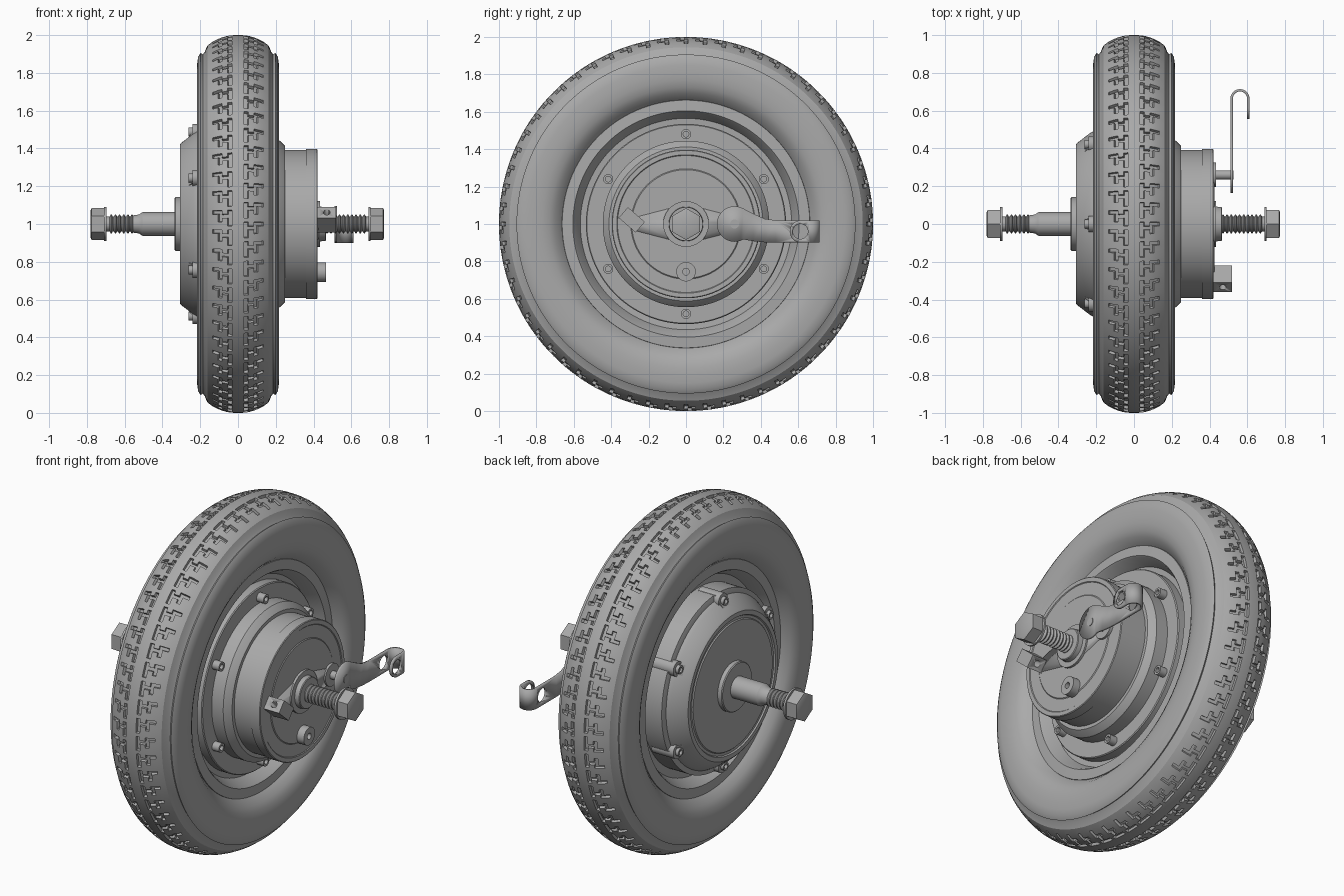
import bpy, bmesh, math
from mathutils import Matrix, Vector

if "Cube" in bpy.data.objects:
    bpy.data.objects.remove(bpy.data.objects["Cube"], do_unlink=True)

GREY = (0.40, 0.40, 0.40, 1)
grey = bpy.data.materials.new("plain_grey")
grey.use_nodes = True
grey.diffuse_color = GREY
grey.node_tree.nodes["Principled BSDF"].inputs["Base Color"].default_value = GREY
MID = Vector((0, 0, 1))  # wheel centre


def finish(name, bm, angle=30):
    bmesh.ops.recalc_face_normals(bm, faces=bm.faces)
    mesh = bpy.data.meshes.new(name)
    bm.to_mesh(mesh)
    bm.free()
    mesh.materials.append(grey)
    ob = bpy.data.objects.new(name, mesh)
    bpy.context.collection.objects.link(ob)
    bpy.ops.object.select_all(action='DESELECT')
    ob.select_set(True)
    bpy.context.view_layer.objects.active = ob
    bpy.ops.object.shade_smooth_by_angle(angle=math.radians(angle))
    return ob


def spin(bm, profile, seg, closed=False, y=0, z=1):
    """Turn (x, radius) points about an axis along x."""
    rings = []
    for x, r in profile:
        rings.append([bm.verts.new((x, y + r * math.cos(a), z + r * math.sin(a)))
                      for a in (math.tau * (k + 0.5) / seg for k in range(seg))])
    faces = {}
    for i in range(len(rings) if closed else len(rings) - 1):
        a, b = rings[i], rings[(i + 1) % len(rings)]
        for k in range(seg):
            m = (k + 1) % seg
            faces[i, k] = bm.faces.new((a[k], a[m], b[m], b[k]))
    if not closed:
        bm.faces.new(rings[0])
        bm.faces.new(rings[-1])
    return faces


def lathe(name, profile, seg=96, closed=False, y=0, z=1):
    bm = bmesh.new()
    spin(bm, profile, seg, closed, y, z)
    return finish(name, bm)


def rod(name, x0, x1, r, seg=32, y=0, z=1):
    return lathe(name, [(x0, r), (x1, r)], seg, y=y, z=z)


def tube(name, x0, x1, r, hole, seg=24, y=0, z=1):
    """Cylinder with a blind hole in the x1 end."""
    floor = x1 + (x0 - x1) * 0.6
    return lathe(name, [(x0, r), (x1, r), (x1, hole), (floor, hole)], seg, y=y, z=z)


def drill(target, cutter):
    cutter.hide_render = True
    cutter.hide_set(True)
    mod = target.modifiers.new("hole", 'BOOLEAN')
    mod.operation, mod.object, mod.solver = 'DIFFERENCE', cutter, 'EXACT'


# Tyre: half profile mirrored across the crown, then grooves sunk in the tread
half = [(.018, 1.0), (.032, .999), (.055, .996), (.085, .988), (.105, .980),
        (.135, .965), (.162, .945), (.176, .912), (.186, .898), (.198, .906), (.211, .885),
        (.216, .85), (.218, .81), (.216, .77), (.207, .73), (.19, .70), (.165, .675), (.15, .662),
        (.12, .64)]
profile = [(-x, r) for x, r in reversed(half)] + half
PERIODS, STEPS = 60, 5
bm = bmesh.new()
faces = spin(bm, profile, PERIODS * STEPS, closed=True)
grooves = []
for (i, k), face in faces.items():
    if i >= len(profile) - 1:
        continue
    x = (profile[i][0] + profile[i + 1][0]) / 2
    step = (k + (0 if x < 0 else 2)) % STEPS
    inner = .032 < abs(x) < .055 and step != 0
    bridge = .055 < abs(x) < .085 and step == 2
    outer = .085 < abs(x) < .105 and step not in (0, 4)
    edge = .105 < abs(x) < .135 and step == 1
    if inner or bridge or outer or edge:
        grooves.append(face)
bmesh.ops.recalc_face_normals(bm, faces=bm.faces)
bmesh.ops.inset_region(bm, faces=grooves, thickness=.002, depth=-.016, use_even_offset=True)
finish("tyre", bm)

# Rim with a flat lip and a dished well on both sides
rim = [(.13, .668), (.155, .662), (.158, .605), (.15, .598), (.085, .565), (.08, .5)]
lathe("rim", [(-x, r) for x, r in reversed(rim)] + rim, 128)

# Brake drum side: flange, stepped drum and shallow face rings
lathe("drum_flange", [(.07, .535), (.135, .535), (.14, .53), (.14, .42)], 128)
lathe("brake_drum", [(.1, .445), (.215, .445), (.222, .44), (.25, .412), (.25, .392),
                     (.36, .392), (.36, .397), (.417, .397), (.421, .393), (.421, .37),
                     (.417, .366), (.417, .295), (.421, .29)], 128)
lathe("drum_hub", [(.41, .122), (.435, .122), (.435, .092), (.462, .09), (.466, .086)], 48)
tube("anchor_post", .41, .466, .052, .018, 32, 0, .745)

# Motor cover side: tapered shell, recessed face and axle collar
lathe("motor_cover", [(-.07, .50), (-.20, .50), (-.235, .48), (-.30, .43), (-.308, .42),
                      (-.308, .395), (-.300, .39), (-.300, .375), (-.306, .37)], 128)
lathe("axle_collar", [(-.29, .142), (-.330, .142), (-.335, .137)], 64)
lathe("cover_flange", [(-.07, .52), (-.205, .52), (-.215, .49)], 128)

# Six screws on each side
for n in range(6):
    a = math.radians(30 + 60 * n)
    c, s = math.cos(a), math.sin(a)
    tube(f"drum_screw_{n}", .13, .185, .027, .015, 20, .48 * c, 1 + .48 * s)
    tube(f"cover_screw_{n}", -.19, -.262, .024, .014, 20, .487 * c, 1 + .487 * s)
    rod(f"cover_boss_{n}", -.1, -.242, .043, 24, .487 * c, 1 + .487 * s)
    # Rib blending each boss into the cover
    bm = bmesh.new()
    pts = [(-.1, .52), (-.215, .52), (-.285, .43), (-.1, .40)]
    sides = [[bm.verts.new((x, r * c - t * s, 1 + r * s + t * c)) for x, r in pts]
             for t in (-.03, .03)]
    bm.faces.new(sides[0])
    bm.faces.new(sides[1])
    for i in range(4):
        j = (i + 1) % 4
        bm.faces.new((sides[0][i], sides[0][j], sides[1][j], sides[1][i]))
    finish(f"cover_rib_{n}", bm)


# Axle: smooth shank, threaded ends, washers and hex nuts
def thread(name, x0, x1, pitch=.022, core=.039, crest=.051):
    pts = [(x0, core)]
    for n in range(int(abs(x1 - x0) / pitch)):
        x = x0 + math.copysign(pitch, x1 - x0) * (n + .5)
        w = math.copysign(pitch, x1 - x0) * .2
        pts += [(x - 2 * w, core), (x - w / 2, crest), (x + w / 2, crest), (x + 2 * w, core)]
    return lathe(name, pts + [(x1, core)], 32)


lathe("axle_shank", [(-.3, .063), (-.505, .063), (-.525, .05), (-.56, .045)], 48)
thread("left_hidden_side_thread", -.55, -.70)
thread("drum_side_thread", .46, .70)
for label, x, d in (("drum_side", .690, 1), ("cover_side", -.697, -1)):
    rod(label + "_washer", x, x + .012 * d, .09, 40)
    lathe(label + "_nut", [(x + .01 * d, .085), (x + .078 * d, .085),
                           (x + .083 * d, .072)], 6)

# Diamond shaped plate across the drum face
bm = bmesh.new()
outline = []
for n in range(48):
    a = math.tau * n / 48
    for cy, r in ((0, .103), (-.27, .035), (.27, .035)):
        outline.append(bm.verts.new((.415, cy + r * math.cos(a), 1 + r * math.sin(a))))
hull = bmesh.ops.convex_hull(bm, input=outline)
bmesh.ops.delete(bm, geom=[v for v in bm.verts if not v.link_faces], context='VERTS')
bmesh.ops.dissolve_limit(bm, angle_limit=.01, verts=bm.verts, edges=bm.edges)
plate = finish("cam_plate", bm)
thick = plate.modifiers.new("thickness", 'SOLIDIFY')
thick.thickness, thick.offset = .022, 0

# Angled cable stop block with a cross hole
block_pose = Matrix.Translation((.47, -.29, 1.022)) @ Matrix.Rotation(math.radians(-41), 4, 'X')
bm = bmesh.new()
bmesh.ops.create_cube(bm, size=1, matrix=block_pose @ Matrix.Diagonal((.10, .12, .075, 1)))
block = finish("cable_block", bm)
bm = bmesh.new()
bmesh.ops.create_cone(bm, cap_ends=True, segments=20, radius1=.018, radius2=.018, depth=.3,
                      matrix=block_pose @ Matrix.Rotation(math.pi / 2, 4, 'X'))
drill(block, finish("block_hole_cutter", bm))

# Brake lever: strip with a round pivot end and a hooked far end
PIVOT_Y, PIVOT_R = .26, .095
strip = []  # x, y, z low, z high
for n in range(13):
    a = math.pi * (1 - n / 18)
    h = max(PIVOT_R * math.sin(a), .004)
    strip.append((.517, PIVOT_Y + PIVOT_R * math.cos(a), 1 - h, 1 + h))
strip += [(.517, .36, .908, 1.055), (.517, .42, .902, 1.028), (.517, .48, .9, 1.02)]
for n in range(13):
    a = math.pi * n / 12
    strip.append((.561 - .044 * math.cos(a), .664 + .044 * math.sin(a), .9, 1.02))
for n in range(9):
    a = math.pi / 2 * n / 8
    h = max(.06 * math.cos(a), .004)
    strip.append((.605, .615 - .06 * math.sin(a), .96 - h, .96 + h))
bm = bmesh.new()
pairs = [(bm.verts.new((x, y, lo)), bm.verts.new((x, y, hi))) for x, y, lo, hi in strip]
for a, b in zip(pairs, pairs[1:]):
    bm.faces.new((a[0], b[0], b[1], a[1]))
lever = finish("brake_lever", bm)
thick = lever.modifiers.new("thickness", 'SOLIDIFY')
thick.thickness, thick.offset = .013, 0
drill(lever, rod("lever_hole_cutter", .45, .7, .04, 32, .612, .96))
lathe("lever_pivot", [(.41, .065), (.435, .065), (.435, .024), (.527, .024)], 32, y=PIVOT_Y)
